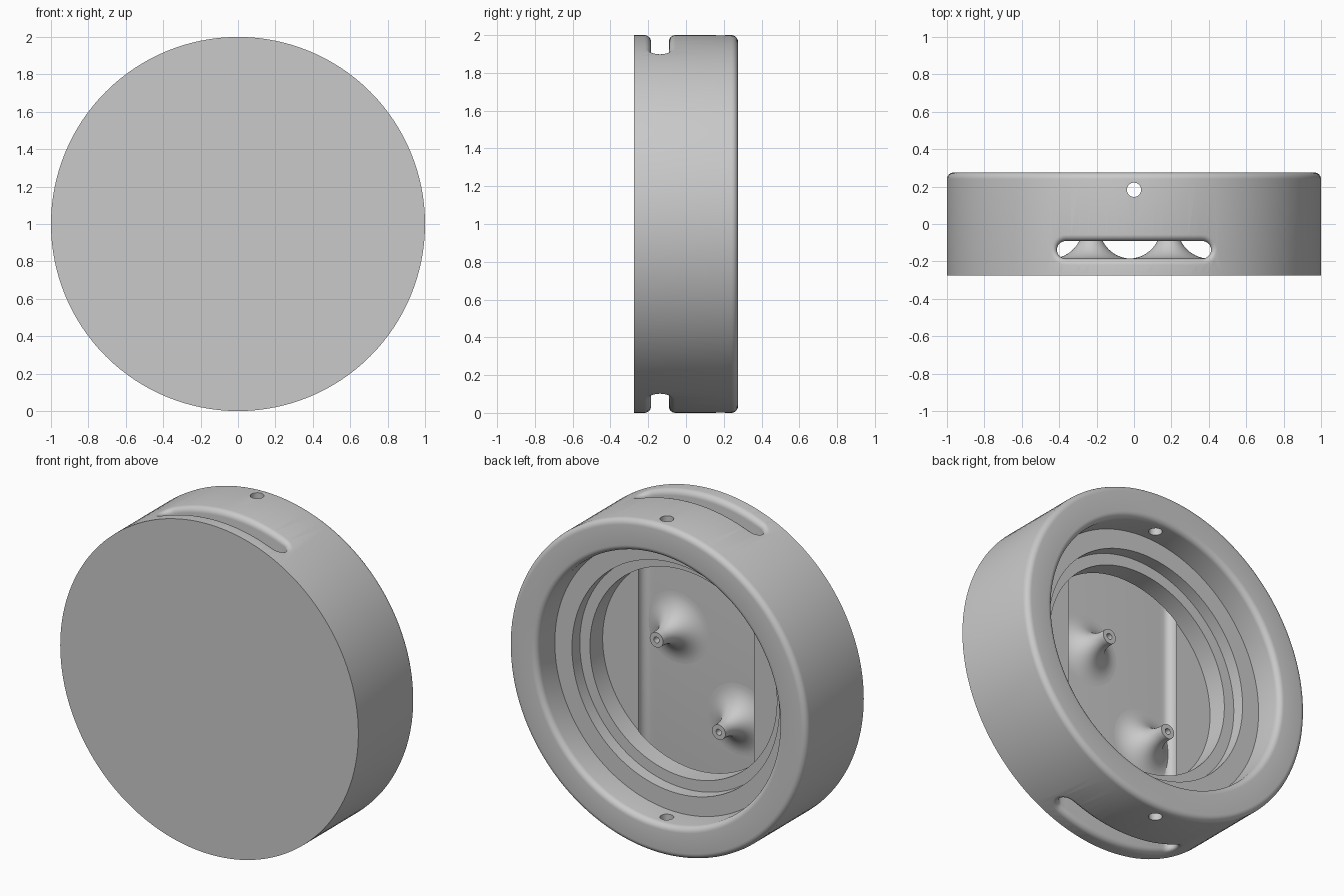
import bpy, bmesh, math
from math import sin, cos, pi, sqrt

if "Cube" in bpy.data.objects:
    bpy.data.objects.remove(bpy.data.objects["Cube"])

grey = bpy.data.materials.new("plain_grey")
grey.use_nodes = True
colour = (0.59, 0.59, 0.59, 1)
grey.diffuse_color = colour
grey.node_tree.nodes["Principled BSDF"].inputs["Base Color"].default_value = colour


def make_object(name, bm):
    bmesh.ops.recalc_face_normals(bm, faces=bm.faces)
    mesh = bpy.data.meshes.new(name)
    bm.to_mesh(mesh)
    bm.free()
    mesh.materials.append(grey)
    obj = bpy.data.objects.new(name, mesh)
    bpy.context.collection.objects.link(obj)
    return obj


def lathe(name, profile, centre, steps):
    """Turn (radius, y) points around an axis along y."""
    bm = bmesh.new()
    verts = [bm.verts.new((r, y, 0)) for r, y in profile]
    edges = [bm.edges.new(pair) for pair in zip(verts, verts[1:])]
    bmesh.ops.spin(bm, geom=verts + edges, cent=(0, 0, 0), axis=(0, 1, 0),
                   angle=2 * pi, steps=steps)
    bmesh.ops.remove_doubles(bm, verts=bm.verts, dist=1e-5)
    bmesh.ops.translate(bm, verts=bm.verts, vec=centre)
    return make_object(name, bm)


def arc(cx, cy, radius, start, end, steps=6):
    angles = [math.radians(start + (end - start) * i / steps) for i in range(steps + 1)]
    return [(cx + radius * cos(a), cy + radius * sin(a)) for a in angles]


def shade(obj):
    bpy.ops.object.select_all(action='DESELECT')
    obj.select_set(True)
    bpy.context.view_layer.objects.active = obj
    bpy.ops.object.shade_smooth_by_angle(angle=math.radians(30))


# Round housing: flat front, rounded back rim, stepped bowl
FRONT, BACK, FLOOR = -0.275, 0.275, -0.097
profile = [(0, FRONT), (1, FRONT)]
profile += arc(0.965, BACK - 0.035, 0.035, 0, 90)
profile += arc(0.845, BACK - 0.035, 0.035, 90, 180)
profile += [(0.81, 0.1), (0.695, 0.1), (0.695, 0.025),
            (0.627, 0.025), (0.627, FLOOR), (0, FLOOR)]
housing = lathe("housing", profile, (0, 0, 1), 128)

# Strap channel cutter: stadium section flared where it meets the outer wall
SLOT_Y, SLOT_R, SLOT_X, FLARE = -0.138, 0.047, 0.365, 0.035


def slot_outline(grow):
    r = SLOT_R + grow
    n = 28
    xs = [SLOT_X - 2 * SLOT_X * i / n for i in range(1, n)]
    points = arc(SLOT_X, SLOT_Y, r, -90, 90, 12)
    points += [(x, SLOT_Y + r) for x in xs]
    points += arc(-SLOT_X, SLOT_Y, r, 90, 270, 12)
    points += [(-x, SLOT_Y - r) for x in xs]
    return points


def slot_rows(side):
    rows = []
    for i in range(7):
        t = pi / 2 * i / 6
        outline = slot_outline(FLARE * (1 - cos(t)))
        rows.append([(x, y, 1 + side * (sqrt(1 - x * x) - FLARE * (1 - sin(t))))
                     for x, y in outline])
    rows.append([(x, y, 1 + side * 1.2) for x, y in slot_outline(FLARE)])
    return rows


bm = bmesh.new()
rings = [[bm.verts.new(p) for p in row]
         for row in slot_rows(-1)[::-1] + slot_rows(1)]
for low, high in zip(rings, rings[1:]):
    for i in range(len(low)):
        j = (i + 1) % len(low)
        bm.faces.new((low[i], low[j], high[j], high[i]))
bm.faces.new(rings[0])
bm.faces.new(rings[-1])
channel_cutter = make_object("channel_cutter", bm)

# Pin hole cutter through the top and bottom of the rim
bm = bmesh.new()
bmesh.ops.create_cone(bm, cap_ends=True, segments=32, radius1=0.038, radius2=0.038, depth=2.4)
bmesh.ops.translate(bm, verts=bm.verts, vec=(0, 0.183, 1))
pin_hole_cutter = make_object("pin_hole_cutter", bm)

for cutter in (channel_cutter, pin_hole_cutter):
    mod = housing.modifiers.new(cutter.name, 'BOOLEAN')
    mod.operation = 'DIFFERENCE'
    mod.solver = 'EXACT'
    mod.object = cutter
    bpy.context.view_layer.objects.active = housing
    bpy.ops.object.modifier_apply(modifier=mod.name)
    bpy.data.objects.remove(cutter)
shade(housing)

# Flared mounting posts with a small screw hole in each tip
post = [(0.215, -0.2)] + arc(0.215, -0.015, 0.17, 270, 180, 14)
post += [(0.045, 0.015), (0.018, 0.015), (0.018, -0.05), (0, -0.05)]
for name, x, z in (("upper_post", 0.188, 1.15), ("lower_post", -0.23, 0.702)):
    shade(lathe(name, post, (x, 0, z), 40))
